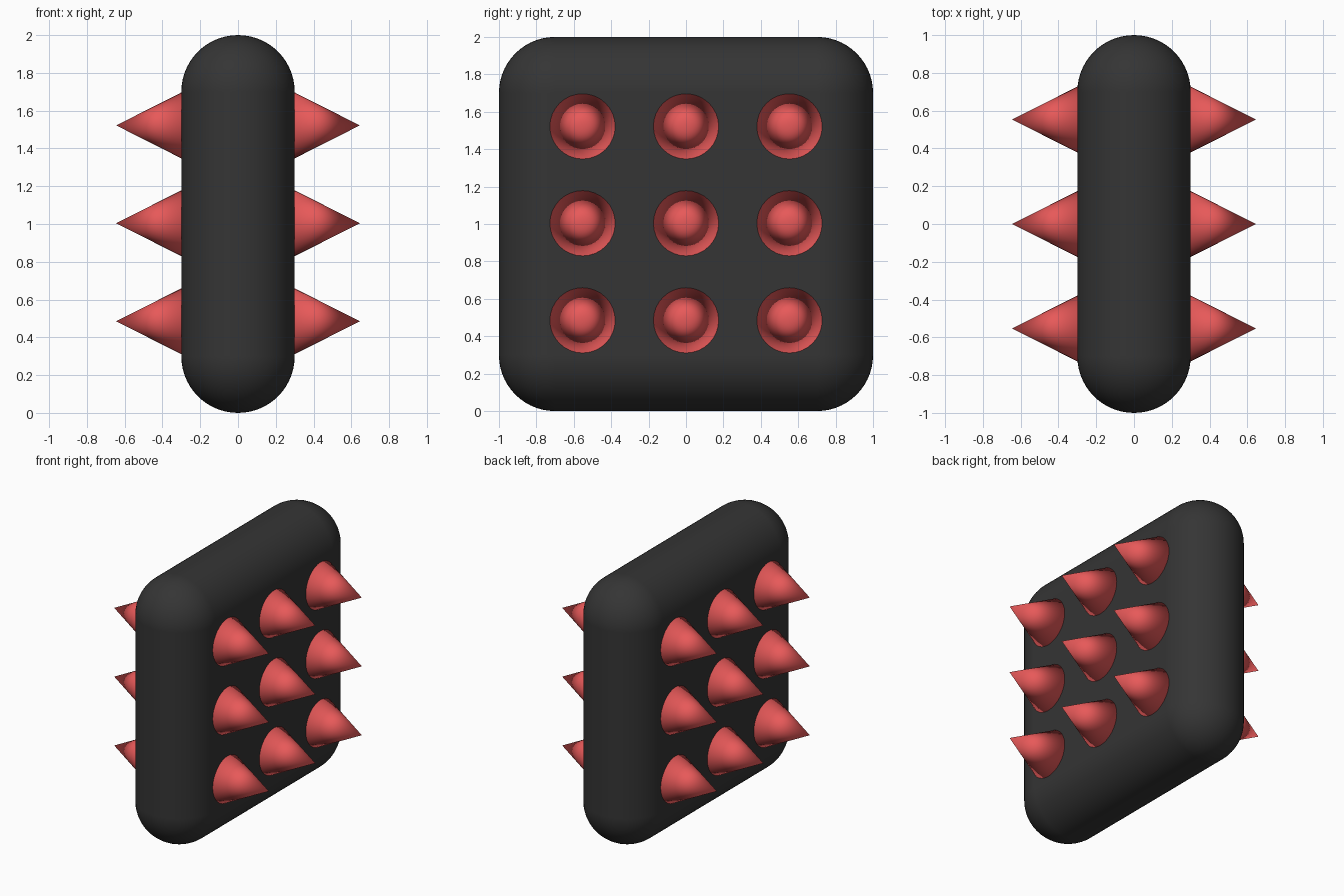
import bpy
import math

if "Cube" in bpy.data.objects:
    bpy.data.objects.remove(bpy.data.objects["Cube"])


def paint(obj, name, colour):
    mat = bpy.data.materials.get(name) or bpy.data.materials.new(name)
    mat.diffuse_color = (*colour, 1)
    mat.use_nodes = True
    mat.node_tree.nodes["Principled BSDF"].inputs["Base Color"].default_value = mat.diffuse_color
    obj.data.materials.append(mat)


# Rounded slab: a thin box whose edges are bevelled into full half-rounds
bpy.ops.mesh.primitive_cube_add(size=1, location=(0, 0, 1))
slab = bpy.context.object
slab.name = "slab_body"
slab.scale = (0.6, 2, 2)
bpy.ops.object.transform_apply(location=False, rotation=False, scale=True)
bevel = slab.modifiers.new("round_edges", 'BEVEL')
bevel.width = 0.2995
bevel.segments = 14
bevel.limit_method = 'NONE'
bevel.harden_normals = True
bpy.ops.object.shade_smooth()
paint(slab, "dark_rubber", (0.035, 0.035, 0.035))

# Spikes: a 3 x 3 grid of cones on each broad face
TIP, BASE = 0.645, 0.285
DEPTH = TIP - BASE
for side, label in ((1, "right"), (-1, "left")):
    for row, z in enumerate((0.485, 1.004, 1.522)):
        for col, y in enumerate((-0.553, 0, 0.553)):
            bpy.ops.mesh.primitive_cone_add(
                vertices=32, radius1=0.182, radius2=0, depth=DEPTH,
                location=(side * (BASE + DEPTH / 2), y, z),
                rotation=(0, side * math.pi / 2, 0))
            spike = bpy.context.object
            spike.name = f"spike_{label}_{row}_{col}"
            bpy.ops.object.shade_smooth()
            paint(spike, "red_spike", (0.8, 0.1, 0.1))
